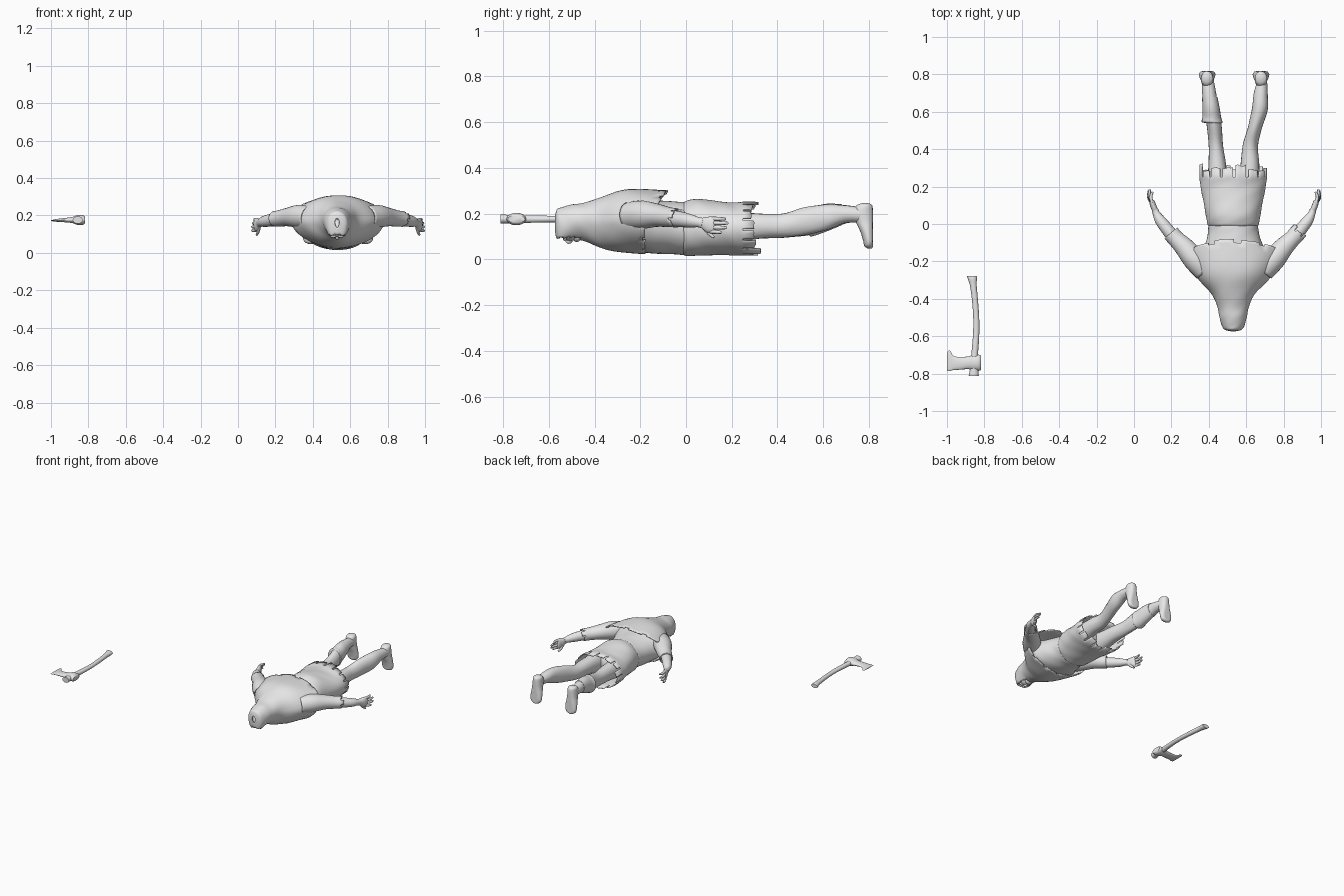
import bpy, bmesh, math, random
from mathutils import Vector

random.seed(4)
grey = bpy.data.materials.new("plain_grey")
grey.diffuse_color = (0.8, 0.8, 0.8, 1)
Y, Z = Vector((0, 1, 0)), Vector((0, 0, 1))
CX = 0.535  # body centre line


def smooth_rings(rings, n):
    """Catmull-Rom interpolation between rings."""
    p = [Vector(r) for r in rings]
    p = [p[0]] + p + [p[-1]]
    out = []
    for i in range(1, len(p) - 2):
        a, b, c, d = p[i - 1:i + 3]
        for k in range(n):
            t = k / n
            out.append(0.5 * (2 * b + (c - a) * t + (2 * a - 5 * b + 4 * c - d) * t * t
                              + (3 * b - a - 3 * c + d) * t ** 3))
    return out + [p[-2]]


def finish(name, bm, thick=0, angle=50):
    bmesh.ops.recalc_face_normals(bm, faces=bm.faces)
    me = bpy.data.meshes.new(name)
    bm.to_mesh(me)
    bm.free()
    me.materials.append(grey)
    ob = bpy.data.objects.new(name, me)
    bpy.context.collection.objects.link(ob)
    bpy.ops.object.select_all(action='DESELECT')
    ob.select_set(True)
    bpy.context.view_layer.objects.active = ob
    bpy.ops.object.shade_smooth_by_angle(angle=math.radians(angle))
    if thick:
        mod = ob.modifiers.new("thickness", 'SOLIDIFY')
        mod.thickness = thick
    return ob


def loft(name, rings, axis=None, ref=Z, seg=20, n=4, caps=True, mirror=False, egg=0,
         shear=0, rag=None, thick=0, max_y=9, cut=None, wobble=0):
    """Skin over rings (x, y, z, side radius, up radius); rag = (group, gap, min, max)."""
    rs = smooth_rings(rings, n)
    bm = bmesh.new()
    rows = []

    def place(co):
        if mirror:
            co.x = 2 * CX - co.x
        co.y = min(co.y, max_y)
        return bm.verts.new(co)

    for i, r in enumerate(rs):
        c = Vector(r[:3])
        nxt, prv = Vector(rs[min(i + 1, len(rs) - 1)][:3]), Vector(rs[max(i - 1, 0)][:3])
        t = axis if axis else (nxt - prv).normalized()
        s = t.cross(ref).normalized()
        u = s.cross(t)
        row = []
        for j in range(seg):
            a = 2 * math.pi * j / seg
            w = 1 + wobble * math.sin(5 * a + i * 0.35) * math.sin(i * 0.8 + a)
            co = c + s * (r[3] * w * math.cos(a) * (1 + egg * math.sin(a))) + u * (r[4] * w * math.sin(a))
            co += t * (shear * max(0, math.sin(a)) * (i / (len(rs) - 1)) ** 4)
            row.append(place(co))
        rows.append(row)
    for p, q in zip(rows, rows[1:]):
        for j in range(seg):
            k = (j + 1) % seg
            bm.faces.new((p[j], p[k], q[k], q[j]))
    if caps:
        bm.faces.new(rows[0])
        bm.faces.new(rows[-1])
    if rag:  # torn strips past the last ring
        group, gap, lo, hi = rag
        last = rows[-1]
        for g in range(0, seg, group):
            length = random.uniform(lo, hi)
            ids = [(g + k) % seg for k in range(group - gap + 1)]
            tips = []
            for k, j in enumerate(ids):
                v = bm.verts.new(last[j].co + t * (length * random.uniform(0.85, 1.0)))
                tips.append(v)
            for k in range(len(ids) - 1):
                bm.faces.new((last[ids[k]], last[ids[k + 1]], tips[k + 1], tips[k]))
    if cut:
        bmesh.ops.delete(bm, geom=[f for f in bm.faces if cut(f.calc_center_median())], context='FACES')
    return finish(name, bm, thick)


def ball(name, loc, size):
    bm = bmesh.new()
    bmesh.ops.create_uvsphere(bm, u_segments=20, v_segments=12, radius=1)
    for v in bm.verts:
        v.co = Vector(loc) + Vector([a * b for a, b in zip(v.co, size)])
    return finish(name, bm)


# Hooded mantle, open towards the face
loft("hooded_mantle", [
    (.53, -.574, .16, .012, .025), (.53, -.565, .15, .045, .068), (.53, -.545, .145, .06, .083),
    (.53, -.50, .16, .072, .08), (.53, -.45, .165, .082, .083), (.53, -.38, .165, .112, .113),
    (.533, -.30, .17, .185, .138), (.535, -.19, .163, .25, .138)],
    axis=Y, seg=48, caps=False, egg=.12, shear=.09, rag=(4, 1, .008, .022), thick=.008,
    wobble=.012, cut=lambda c: c.y < -.46 and c.z < .095)

# Face inside the hood
ball("face", (.53, -.508, .13), (.05, .048, .05))
ball("nose", (.53, -.512, .082), (.009, .016, .014))
ball("chin", (.53, -.478, .098), (.026, .02, .022))
for sx in (-1, 1):
    ball("brow", (.53 + sx * .02, -.53, .09), (.017, .008, .009))

# Torso and tunic
loft("torso", [
    (.535, -.30, .16, .13, .10), (.535, -.22, .155, .19, .118), (.535, -.14, .142, .165, .118),
    (.532, -.06, .138, .138, .115), (.53, -.01, .135, .132, .115), (.53, .03, .135, .128, .108)],
    axis=Y, seg=40, wobble=.012)

# Kilt with torn hem
loft("kilt", [
    (.53, -.012, .133, .128, .112), (.53, .0, .135, .138, .12), (.53, .05, .14, .147, .125),
    (.53, .13, .137, .16, .118), (.53, .20, .133, .174, .115), (.53, .25, .134, .181, .119)],
    axis=Y, seg=80, caps=False, rag=(5, 1, .035, .08), thick=.007, wobble=.01)

# Hips closing the kilt inside
ball("hips", (.53, .08, .14), (.135, .13, .105))

# Legs
loft("left_leg", [
    (.455, .06, .14, .065, .08), (.448, .20, .14, .058, .07), (.445, .32, .145, .047, .056),
    (.437, .43, .147, .038, .052), (.428, .53, .165, .04, .06), (.412, .62, .183, .042, .058),
    (.402, .70, .197, .037, .04), (.396, .76, .195, .032, .033), (.394, .79, .195, .03, .032)],
    axis=Y, wobble=.02)
loft("right_leg", [
    (.61, .06, .14, .065, .08), (.615, .20, .14, .058, .07), (.62, .32, .145, .05, .056),
    (.622, .42, .147, .041, .052), (.645, .51, .165, .038, .06), (.672, .61, .183, .043, .058),
    (.677, .69, .197, .038, .04), (.684, .76, .195, .028, .033), (.684, .79, .195, .028, .032)],
    axis=Y, wobble=.02)

# Rolled cuff below the left knee
loft("left_cuff", [
    (.432, .54, .165, .038, .058), (.418, .545, .166, .056, .066), (.416, .57, .17, .05, .064),
    (.412, .62, .184, .046, .06), (.405, .68, .195, .041, .046)], axis=Y, n=3)

# Feet: toes down, soles flat at the far end
for name, fx in (("left_foot", .391), ("right_foot", .679)):
    loft(name, [
        (fx, .785, .246, .012, .012), (fx, .78, .236, .03, .034), (fx, .775, .205, .034, .045),
        (fx, .782, .165, .036, .04), (fx, .793, .12, .043, .03), (fx, .80, .08, .044, .025),
        (fx, .80, .058, .034, .02), (fx, .803, .048, .014, .01)],
        axis=-Z, ref=Y, max_y=.817)

# Arms, sleeves and hands, mirrored across the body
for side, m in (("right", False), ("left", True)):
    loft(side + "_sleeve", [
        (.69, -.25, .19, .06, .06), (.745, -.19, .195, .062, .062), (.80, -.125, .192, .053, .05),
        (.845, -.08, .185, .045, .044), (.872, -.05, .182, .046, .042)],
        seg=24, caps=False, mirror=m, rag=(4, 1, .01, .03) if not m else None, thick=.006)
    loft(side + "_arm", [
        (.78, -.15, .19, .04, .04), (.85, -.08, .182, .036, .036), (.895, -.025, .175, .033, .034),
        (.93, .02, .168, .029, .029), (.95, .055, .162, .02, .022), (.957, .075, .158, .018, .024)],
        mirror=m)
    loft(side + "_palm", [
        (.953, .06, .16, .014, .018), (.96, .08, .157, .016, .028), (.968, .10, .152, .016, .036),
        (.974, .12, .15, .014, .036), (.976, .127, .15, .008, .03)], mirror=m, seg=16)
    tips = [(.970, .172, .176), (.985, .184, .158), (.991, .178, .138), (.991, .155, .118)]
    for i, tip in enumerate(tips):
        z = .178 - i * .019
        mid = ((.974 + tip[0]) / 2 + .008, (.12 + tip[1]) / 2, (z + tip[2]) / 2)
        loft(side + "_finger", [(.972, .108, z, .009, .009), (*mid, .0085, .0085),
                                (*tip, .006, .006)], seg=8, n=3, mirror=m)
    loft(side + "_thumb", [(.957, .078, .145, .011, .012), (.962, .10, .115, .009, .009),
                           (.97, .122, .096, .006, .006)], seg=8, n=3, mirror=m)

# Axe lying apart from the body
loft("axe_handle", [
    (-.868, -.277, .176, .027, .014), (-.864, -.295, .176, .024, .017), (-.859, -.33, .176, .018, .016),
    (-.849, -.42, .176, .016, .015), (-.843, -.52, .176, .016, .014), (-.845, -.61, .176, .017, .015),
    (-.852, -.70, .176, .018, .017), (-.854, -.77, .176, .022, .019), (-.857, -.812, .176, .027, .02)],
    axis=-Y, seg=14)
loft("axe_head", [
    (-.817, -.742, .176, .038, .017), (-.83, -.742, .176, .043, .026), (-.86, -.742, .176, .042, .026),
    (-.885, -.742, .176, .034, .017), (-.93, -.745, .175, .034, .011), (-.965, -.743, .174, .038, .008),
    (-.985, -.731, .173, .055, .005), (-1.0, -.735, .173, .05, .002)],
    axis=Vector((-1, 0, 0)), seg=18)
